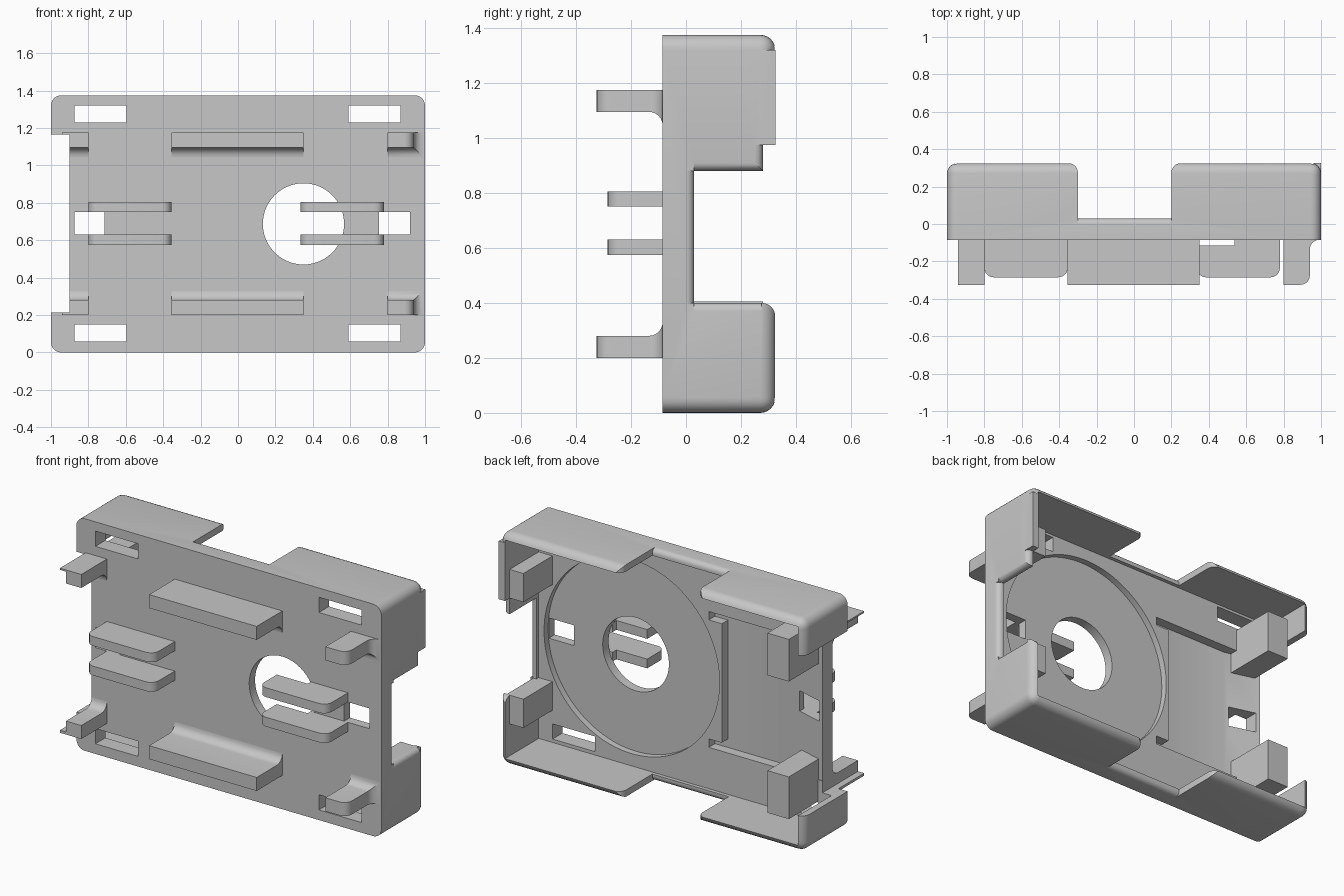
import bpy, bmesh, math
from mathutils import Vector

if "Cube" in bpy.data.objects:
    bpy.data.objects.remove(bpy.data.objects["Cube"])

H = 1.375            # height
FRONT, BACK = -0.085, 0.325
PLATE = 0.008        # rear face of the plate
LIP = 0.03           # low wall left standing in the gaps
WALL = 0.04
STEP = 0.88          # lower edge of the stepped left wall

grey = bpy.data.materials.new("mid_grey")
grey.use_nodes = True
colour = (0.57, 0.57, 0.57, 1)
grey.diffuse_color = colour
grey.node_tree.nodes["Principled BSDF"].inputs["Base Color"].default_value = colour


def finish(name, bm):
    bmesh.ops.recalc_face_normals(bm, faces=bm.faces)
    mesh = bpy.data.meshes.new(name)
    bm.to_mesh(mesh)
    bm.free()
    mesh.materials.append(grey)
    ob = bpy.data.objects.new(name, mesh)
    bpy.context.collection.objects.link(ob)
    return ob


def prism(name, pts, axis, lo, hi):
    """Extrude a 2D outline along an axis."""
    place = {"x": lambda p, d: (d, p[0], p[1]),
             "y": lambda p, d: (p[0], d, p[1]),
             "z": lambda p, d: (p[0], p[1], d)}[axis]
    bm = bmesh.new()
    face = bm.faces.new([bm.verts.new(place(p, lo)) for p in pts])
    ext = bmesh.ops.extrude_face_region(bm, geom=[face])
    shift = Vector(place((0, 0), hi - lo))
    bmesh.ops.translate(bm, vec=shift, verts=[v for v in ext["geom"] if isinstance(v, bmesh.types.BMVert)])
    return finish(name, bm)


def box(name, x, y, z):
    return prism(name, [(x[0], z[0]), (x[1], z[0]), (x[1], z[1]), (x[0], z[1])], "y", *y)


def arc(cx, cy, r, a, b, n=6):
    return [(cx + r * math.cos(math.radians(a + (b - a) * i / n)),
             cy + r * math.sin(math.radians(a + (b - a) * i / n))) for i in range(n + 1)]


def combine(ob, cutter, mode="DIFFERENCE"):
    cutter.hide_render = True
    mod = ob.modifiers.new("cut", "BOOLEAN")
    mod.operation, mod.solver, mod.object = mode, "EXACT", cutter
    bpy.context.view_layer.objects.active = ob
    bpy.ops.object.modifier_apply(modifier=mod.name)
    bpy.data.objects.remove(cutter)


def round_off(ob, u, v, su, sv, axis, lo, hi, r=0.03):
    """Round the straight edge at (u, v); su and sv point out of the solid."""
    quarter = [(u + su * (x - r), v + sv * (y - r)) for x, y in arc(0, 0, r, 0, 90)]
    outside = [(u - su * r, v + sv * 0.04), (u + su * 0.04, v + sv * 0.04), (u + su * 0.04, v - sv * r)]
    combine(ob, prism("edge_cutter", quarter + outside, axis, lo, hi))


def smooth(ob):
    bpy.ops.object.select_all(action="DESELECT")
    ob.select_set(True)
    bpy.context.view_layer.objects.active = ob
    bpy.ops.object.shade_smooth_by_angle(angle=math.radians(30))


def mirrored(z):
    return tuple(sorted((H - z[0], H - z[1])))


# Case: block rounded everywhere except around the front face
bm = bmesh.new()
bmesh.ops.create_cube(bm, size=1)
for v in bm.verts:
    v.co = (v.co.x * 2, BACK if v.co.y > 0 else FRONT, (v.co.z + 0.5) * H)
edges = [e for e in bm.edges if any(v.co.y > 0 for v in e.verts)]
bmesh.ops.bevel(bm, geom=edges, offset=0.055, segments=6, profile=0.5, affect="EDGES")
case = finish("case_shell", bm)

# The upper left wall keeps a square rear edge
combine(case, box("square_edge", (0.9, 1), (0.2, BACK), (0.9, 1.32)), "UNION")

# Cavity, open at the back
combine(case, box("cavity", (-1 + WALL, 1 - WALL), (PLATE, 0.5), (WALL, H - WALL)))

# Gaps in the top and bottom walls with rounded lips
r = 0.05
gap = ([(-0.3, LIP), (0.2, LIP)] + arc(0.2 + r, BACK - r, r, 180, 90)
       + [(0.25, 0.5), (-0.35, 0.5)] + arc(-0.3 - r, BACK - r, r, 90, 0))
for z, side in ((0, -1), (H, 1)):
    combine(case, prism("wall_gap", gap, "z", z - 0.1, z + 0.1))
    round_off(case, LIP, z, 1, side, "x", -0.3, 0.2)

# Stepped gap in the left wall
step = ([(LIP, 0.4), (LIP, STEP), (0.28, STEP), (0.28, 0.975), (0.5, 0.975), (0.5, 0.35)]
        + arc(BACK - r, 0.4 - r, r, 0, 90))
combine(case, prism("side_gap", step, "x", 0.9, 1.1))
round_off(case, 1, LIP, 1, 1, "z", 0.4, STEP)
round_off(case, 1, 0.28, 1, 1, "z", STEP, 0.975)
round_off(case, 1, STEP, 1, -1, "y", LIP, 0.28)
round_off(case, 1, 0.4, 1, 1, "y", LIP, BACK - r)

# Open right side
notch = ((-1.2, -0.9), (-0.5, 0.5), (0.215, 1.165))
combine(case, box("side_notch", *notch))

# Round recess and hole
for radius, floor in ((0.575, -0.03), (0.217, -0.2)):
    combine(case, prism("round_cutter", arc(0.35, H / 2, radius, 0, 357.5, 143), "y", floor, 0.2))

# Rectangular recess with a ramp on the right and relief slots in its corners
deep = -0.05
ramp = [(-0.24, 0.2), (-0.24, deep), (-0.69, deep), (-0.9, PLATE), (-0.9, 0.2)]
combine(case, prism("board_recess", ramp, "z", 0.285, H - 0.285))
for z in ((0.285, 0.335), mirrored((0.285, 0.335))):
    combine(case, box("relief_slot", (-0.3, -0.155), (deep, 0.2), z))

# Strap slots
for x in ((-0.875, -0.595), (0.59, 0.87)):
    for z in ((0.06, 0.15), (1.23, 1.32)):
        combine(case, box("slot", x, (-0.3, 0.2), z))
for x in ((-0.875, -0.715), (0.755, 0.92)):
    combine(case, box("slot", x, (-0.3, 0.2), (0.63, 0.75)))
smooth(case)

# Corner posts
for level, flip in (("lower", False), ("upper", True)):
    for name, x, z in (("left", (0.87, 0.965), (0.23, 0.4)), ("right", (-0.87, -0.73), (0.155, 0.405))):
        box(f"{level}_{name}_post", x, (-0.06, 0.28), mirrored(z) if flip else z)

# Front clips, filleted on the inner side
clip = ([(-0.07, 0.2), (-0.325, 0.2), (-0.325, 0.28)]
        + arc(FRONT - r, 0.28 + r, r, -90, 0) + [(-0.07, 0.28 + r)])
curve = ([(0.8, -0.07), (0.8, -0.325)] + arc(0.94 - r, -0.325 + r, r, -90, 0)
         + arc(0.94 + r, FRONT - r, r, 180, 90) + [(0.99, -0.07)])
for level, flip in (("lower", False), ("upper", True)):
    outline = [(y, H - z if flip else z) for y, z in clip]
    smooth(prism(f"{level}_middle_clip", outline, "x", -0.355, 0.35))
    right = prism(f"{level}_right_clip", outline, "x", -0.94, -0.8)
    combine(right, box("side_notch", *notch))
    smooth(right)
    left = prism(f"{level}_left_clip", outline, "x", 0.8, 1)
    combine(left, prism("clip_curve", curve, "z", 0, H), "INTERSECT")
    smooth(left)

# Paired guide fins; the left pair stands clear of the round hole
tip = -0.285
for name, a, b in (("right", -0.8, -0.355), ("left", 0.335, 0.78)):
    outline = arc(a + r, tip + r, r, 180, 270) + arc(b - r, tip + r, r, 270, 360) + [(b, -0.08)]
    outline += [(0.537, -0.08), (0.537, -0.115), (a, -0.115)] if name == "left" else [(a, -0.08)]
    for level, z in (("lower", (0.575, 0.63)), ("upper", (0.75, 0.805))):
        smooth(prism(f"{level}_{name}_fin", outline, "z", *z))
